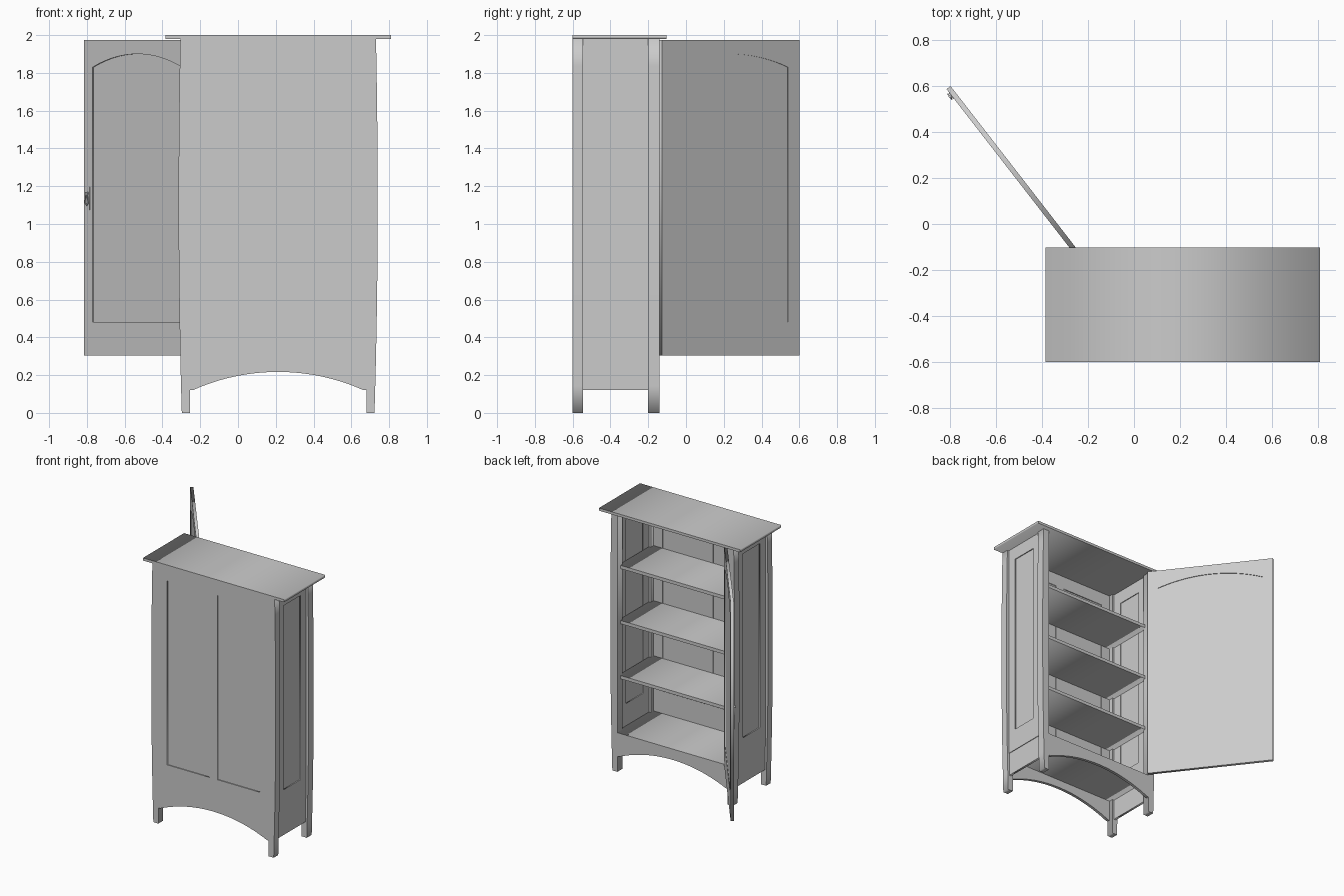
import bpy
import math
from mathutils import Matrix, Vector

if "Cube" in bpy.data.objects:
    bpy.data.objects.remove(bpy.data.objects["Cube"], do_unlink=True)

grey = bpy.data.materials.new("plain grey")
grey.use_nodes = True
grey.diffuse_color = (0.6, 0.6, 0.6, 1)
grey.node_tree.nodes["Principled BSDF"].inputs["Base Color"].default_value = grey.diffuse_color

# Main dimensions
MID = 0.2125                  # cabinet centre in x
INNER = 0.4675                # half width of the opening between posts
FRONT, OPEN = -0.6, -0.14     # closed face and open face in y
TOP, FLOOR, SKIRT = 1.98, 0.30, 0.12
PANEL_LOW, PANEL_HIGH = 0.47, 1.88

# Plate orientations: columns give where local x, y and z point
FACING_Y = Matrix(((1, 0, 0, 0), (0, 0, -1, 0), (0, 1, 0, 0), (0, 0, 0, 1)))
FACING_X = Matrix(((0, 0, 1, 0), (1, 0, 0, 0), (0, 1, 0, 0), (0, 0, 0, 1)))


def plate(name, outlines, low, high, facing, place=Matrix()):
    """Extrude an outline (later outlines are holes) between two depths."""
    curve = bpy.data.curves.new(name, "CURVE")
    curve.dimensions = "2D"
    curve.fill_mode = "BOTH"
    curve.extrude = (high - low) / 2
    for points in outlines:
        spline = curve.splines.new("POLY")
        spline.points.add(len(points) - 1)
        for point, (a, b) in zip(spline.points, points):
            point.co = (a, b, 0, 1)
        spline.use_cyclic_u = True
    temp = bpy.data.objects.new(name, curve)
    bpy.context.scene.collection.objects.link(temp)
    graph = bpy.context.evaluated_depsgraph_get()
    mesh = bpy.data.meshes.new_from_object(temp.evaluated_get(graph))
    bpy.data.objects.remove(temp)
    bpy.data.curves.remove(curve)
    axis = facing.to_3x3() @ Vector((0, 0, 1))
    depth = (low + high) / 2
    offset = Vector(abs(c) * depth for c in axis)
    mesh.transform(place @ Matrix.Translation(offset) @ facing)
    mesh.materials.clear()
    mesh.materials.append(grey)
    obj = bpy.data.objects.new(name, mesh)
    bpy.context.scene.collection.objects.link(obj)
    return obj


def rect(x0, x1, z0, z1):
    return [(x0, z0), (x1, z0), (x1, z1), (x0, z1)]


def board(name, x0, x1, y0, y1, z0, z1, place=Matrix()):
    return plate(name, [rect(x0, x1, z0, z1)], y0, y1, FACING_Y, place)


def arch(x0, x1, z, rise, steps=24):
    """Points of a circular arc from x0 to x1."""
    half = (x1 - x0) / 2
    radius = (half ** 2 + rise ** 2) / (2 * rise)
    sweep = math.asin(half / radius)
    angles = [sweep * (2 * i / steps - 1) for i in range(steps + 1)]
    return [(x0 + half + radius * math.sin(a),
             z + rise - radius + radius * math.cos(a)) for a in angles]


def bulge(z):
    """Half width of the cabinet at a height."""
    if z < 1.1:
        return 0.527 - 0.017 * ((1.1 - z) / 1.1) ** 2
    return 0.527 - 0.009 * ((z - 1.1) / 0.88) ** 2


# Cabinet top
board("top_board", MID - 0.5975, MID + 0.5975, FRONT, -0.103, TOP, 2.0)

# Bowed corner posts and framed side panels
levels = [TOP * i / 14 for i in range(15)]
for side, word in ((-1, "right"), (1, "left")):
    outer = [(MID + side * bulge(z), z) for z in levels]
    post = outer + [(MID + side * INNER, TOP), (MID + side * INNER, 0)]
    plate(word + "_front_post", [post], FRONT, -0.545, FACING_Y)
    plate(word + "_rear_post", [post], -0.2, OPEN, FACING_Y)

    def side_plate(name, outlines, inner, outer_face):
        a, b = sorted((MID + side * inner, MID + side * outer_face))
        plate(word + name, outlines, a, b, FACING_X)

    window = rect(-0.475, -0.27, PANEL_LOW, PANEL_HIGH)
    side_plate("_side_frame", [rect(-0.545, -0.2, FLOOR, TOP), window], 0.483, 0.505)
    side_plate("_side_panel", [window], 0.489, 0.498)
    side_plate("_side_skirt", [rect(-0.545, -0.2, SKIRT, FLOOR)], 0.483, 0.5)

# Closed face: framed board with an arched foot and two sunk panels
x0, x1 = MID - INNER, MID + INNER
foot = [(x0, SKIRT)] + arch(x0 + 0.015, x1 - 0.015, SKIRT, 0.097) + [(x1, SKIRT)]
windows = [rect(-0.18, 0.177, PANEL_LOW, PANEL_HIGH),
           rect(0.245, 0.605, PANEL_LOW, PANEL_HIGH)]
plate("closed_frame", [foot + [(x1, TOP), (x0, TOP)]] + windows, FRONT, -0.578, FACING_Y)
for word, window in zip(("right", "left"), windows):
    plate(word + "_closed_panel", [window], -0.593, -0.585, FACING_Y)

# Arched rail under the opening
plate("arched_rail", [foot + [(x1, FLOOR), (x0, FLOOR)]], -0.162, OPEN, FACING_Y)

# Floor and shelves
board("cabinet_floor", MID - 0.483, MID + 0.483, -0.578, -0.162, FLOOR - 0.022, FLOOR)
for i in range(3):
    z = FLOOR + 0.422 * (i + 1)
    board(f"shelf_{i + 1}", MID - 0.483, MID + 0.483, -0.578, -0.18, z - 0.025, z)

# Door swung open about its hinge edge
hinge = Matrix.Translation((-0.252, OPEN, 0)) @ Matrix.Rotation(math.radians(127.8), 4, "Z")
WIDTH, THICK = 0.92, 0.022
opening = [(WIDTH - 0.075, 0.48), (0.075, 0.48)] + arch(0.075, WIDTH - 0.075, 1.83, 0.07)
plate("door_frame", [rect(0, WIDTH, FLOOR + 0.003, 1.975), opening], -THICK, 0, FACING_Y, hinge)
plate("door_panel", [opening], -THICK + 0.005, -0.007, FACING_Y, hinge)

# Door handle: back plate, knob and drop pull
grip = WIDTH - 0.035
board("handle_plate", grip - 0.016, grip + 0.016, 0, 0.003, 1.075, 1.195, hinge)
board("handle_knob", grip - 0.007, grip + 0.007, 0.003, 0.013, 1.155, 1.17, hinge)
pull = [(grip - 0.008, 1.16), (grip - 0.016, 1.11), (grip, 1.095),
        (grip + 0.016, 1.11), (grip + 0.008, 1.16)]
hole = [(grip - 0.004, 1.153), (grip - 0.01, 1.114), (grip, 1.104),
        (grip + 0.01, 1.114), (grip + 0.004, 1.153)]
plate("handle_pull", [pull, hole], 0.006, 0.011, FACING_Y, hinge)
